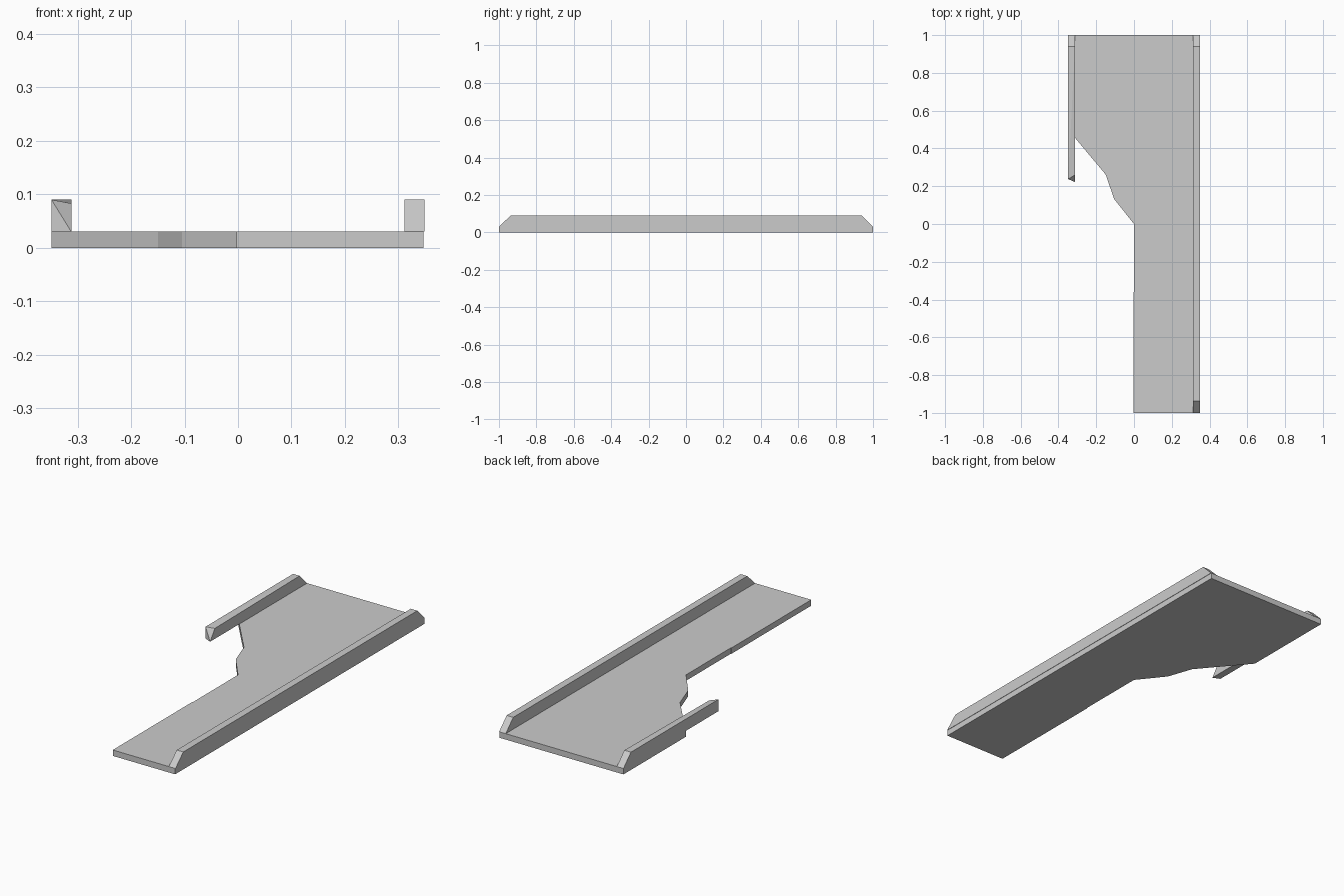
import bpy, bmesh
from mathutils import Vector

cube = bpy.data.objects.get("Cube")
if cube:
    bpy.data.objects.remove(cube, do_unlink=True)

grey = bpy.data.materials.new("plain grey")
grey.use_nodes = True
colour = (0.6, 0.6, 0.6, 1)
grey.diffuse_color = colour
grey.node_tree.nodes["Principled BSDF"].inputs["Base Color"].default_value = colour


def loft(name, start, end):
    """Solid joining two matching closed outlines."""
    bm = bmesh.new()
    a = [bm.verts.new(p) for p in start]
    b = [bm.verts.new(p) for p in end]
    bm.faces.new(a)
    bm.faces.new(b)
    for i in range(len(a)):
        j = (i + 1) % len(a)
        bm.faces.new((a[i], a[j], b[j], b[i]))
    # split warped quads so every face is flat
    bmesh.ops.connect_verts_nonplanar(bm, angle_limit=0.01, faces=bm.faces[:])
    bmesh.ops.recalc_face_normals(bm, faces=bm.faces[:])
    mesh = bpy.data.meshes.new(name)
    bm.to_mesh(mesh)
    bm.free()
    mesh.materials.append(grey)
    obj = bpy.data.objects.new(name, mesh)
    bpy.context.collection.objects.link(obj)
    return obj


def rail(name, x_a, profile_a, x_b, profile_b):
    """Rail between two side profiles given as (y, z) points."""
    return loft(name, [Vector((x_a, y, z)) for y, z in profile_a],
                [Vector((x_b, y, z)) for y, z in profile_b])


BASE, TOP, HALF, INNER = 0.03, 0.09, 0.349, 0.312

# Deck plate with the stepped cutaway on its right side
outline = [(-0.003, -1), (0.347, -1), (0.347, 1), (-HALF, 1), (-HALF, 0.5),
           (-0.15, 0.262), (-0.105, 0.132), (0, 0), (0, -0.36), (-0.003, -0.36)]
loft("deck_plate", [Vector((x, y, 0)) for x, y in outline],
     [Vector((x, y, BASE)) for x, y in outline])

# Full-length rail with sloped ends
back_end = [(1, BASE), (0.94, TOP)]
full = [(-1, BASE)] + back_end + [(-0.937, TOP)]
rail("left_rail", INNER, full, HALF, full)

# Short rail with a skewed, broken-off front end
outer = [(0.238, BASE)] + back_end + [(0.238, TOP)]
inner = [(0.222, BASE)] + back_end + [(0.26, 0.083)]
rail("right_rail", -HALF, outer, -INNER, inner)
